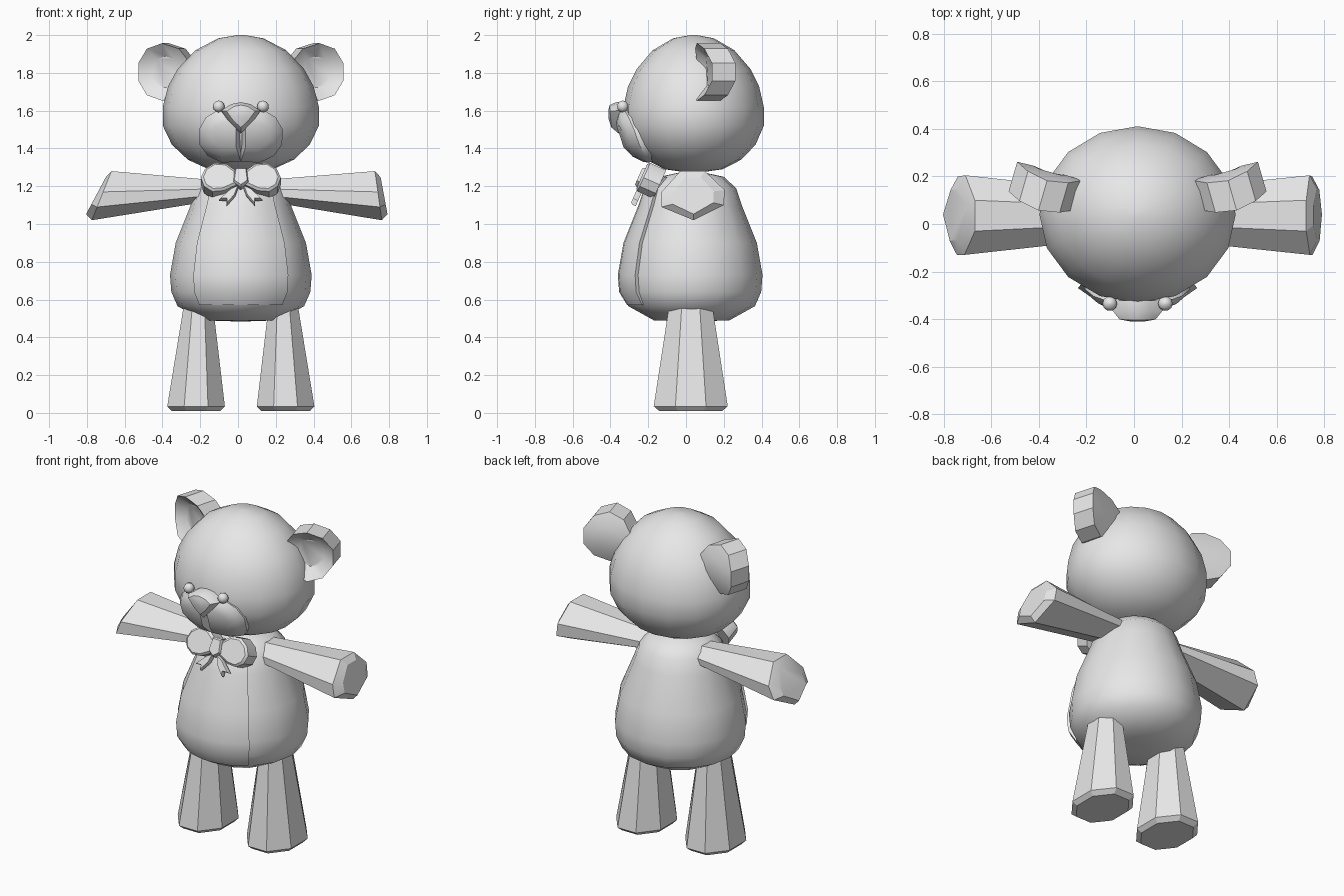
import bpy, bmesh, math
from mathutils import Vector, Matrix

if "Cube" in bpy.data.objects:
    bpy.data.objects.remove(bpy.data.objects["Cube"])

CX = 0.015  # the toy's mid line
fur = bpy.data.materials.new("plain_grey")
fur.diffuse_color = (0.8, 0.8, 0.8, 1)
fur.use_nodes = True
fur.node_tree.nodes["Principled BSDF"].inputs["Base Color"].default_value = fur.diffuse_color


def make(name, verts, faces, smooth=None):
    me = bpy.data.meshes.new(name)
    me.from_pydata([tuple(v) for v in verts], [], faces)
    bm = bmesh.new()
    bm.from_mesh(me)
    bmesh.ops.remove_doubles(bm, verts=bm.verts, dist=0.0005)
    bmesh.ops.recalc_face_normals(bm, faces=bm.faces)
    bm.to_mesh(me)
    bm.free()
    me.materials.append(fur)
    ob = bpy.data.objects.new(name, me)
    bpy.context.collection.objects.link(ob)
    if smooth:
        bpy.ops.object.select_all(action='DESELECT')
        bpy.context.view_layer.objects.active = ob
        ob.select_set(True)
        bpy.ops.object.shade_smooth_by_angle(angle=math.radians(smooth))
    return ob


def loft(name, rings, smooth=None):
    """Skin a list of equal closed rings and cap both ends."""
    n = len(rings[0])
    verts = [p for r in rings for p in r]
    faces = [(k * n + i, k * n + (i + 1) % n, (k + 1) * n + (i + 1) % n, (k + 1) * n + i)
             for k in range(len(rings) - 1) for i in range(n)]
    faces += [tuple(range(n)), tuple(range((len(rings) - 1) * n, len(rings) * n))]
    return make(name, verts, faces, smooth)


def ellipse(cx, cy, z, rx, ry, n, turn=0.0):
    return [(cx + rx * math.cos(2 * math.pi * (i + turn) / n),
             cy + ry * math.sin(2 * math.pi * (i + turn) / n), z) for i in range(n)]


def interp(profile, z):
    for (r0, z0), (r1, z1) in zip(profile, profile[1:]):
        if z0 <= z <= z1:
            return r0 + (r1 - r0) * (z - z0) / (z1 - z0)
    return 0.0


# head: egg-like, widest low at the cheeks
HEAD = [(0.02, 1.27), (0.17, 1.29), (0.28, 1.34), (0.365, 1.42), (0.413, 1.52), (0.413, 1.62),
        (0.385, 1.73), (0.335, 1.82), (0.24, 1.92), (0.12, 1.983), (0.02, 2.0)]
loft("head", [ellipse(CX, 0.04, z, r, r * 0.9, 16) for r, z in HEAD], 40)

# body: pear shape
BODY = [(0.05, 0.485), (0.2, 0.49), (0.335, 0.565), (0.368, 0.64), (0.375, 0.73), (0.345, 0.9),
        (0.265, 1.1), (0.235, 1.19), (0.17, 1.25), (0.03, 1.28)]
loft("body", [ellipse(CX, 0.03, z, r, r, 16) for r, z in BODY], 45)

# belly panel: raised strip over the front of the body
panel = []
for z in (0.57, 0.64, 0.73, 0.9, 1.1, 1.19, 1.25):
    r = interp(BODY, z)
    lift = 0.004 if z < 0.6 else 0.016
    outer, inner = [], []
    for i in range(9):
        a = math.radians(-90 + (i - 4) * 10)
        outer.append((CX + (r + lift) * math.cos(a), 0.03 + (r + lift) * math.sin(a), z))
        inner.append((CX + (r - 0.03) * math.cos(a), 0.03 + (r - 0.03) * math.sin(a), z))
    panel.append(outer + inner[::-1])
loft("belly_panel", panel, 40)

# legs: tapered eight-sided posts with a chamfered foot
for side, name in ((-1, "left_leg"), (1, "right_leg")):
    x = CX + side * 0.237
    loft(name, [ellipse(x, 0.025, 0.01, 0.14, 0.18, 8, 0.5),
                ellipse(x, 0.025, 0.035, 0.165, 0.212, 8, 0.5),
                ellipse(x - side * 0.012, 0.025, 0.56, 0.085, 0.125, 8, 0.5)])

# arms: flared seven-sided bars with bevelled paws
SECTION = [(-0.03, 1.28), (0.10, 1.28), (0.205, 1.18), (0.20, 1.10),
           (0.04, 1.02), (-0.13, 1.09), (-0.13, 1.17)]
for side, name, reach, slant in ((-1, "left_arm", 0.67, 0.10), (1, "right_arm", 0.725, 0.035)):
    root, end, cap = [], [], []
    for y, z in SECTION:
        x = reach + slant * (1.28 - z) / 0.25
        root.append((side * 0.13, 0.04 + (y - 0.04) * 0.62, 1.18 + (z - 1.155) * 0.42))
        end.append((side * x, y, z))
        cap.append((side * (x + 0.03), 0.04 + (y - 0.04) * 0.65, 1.15 + (z - 1.15) * 0.75))
    loft(name, [root, end, cap], 20)

# ears: thick discs bent forward at top and bottom, with a dished front
for side, name in ((-1, "left_ear"), (1, "right_ear")):
    spin = Matrix.Rotation(side * math.radians(16), 3, 'Z')
    centre = Vector((CX + side * 0.392, 0.145, 1.805))
    rings = []
    for scale, depth in ((0.55, -0.035), (1, -0.065), (1, 0.065), (0.5, 0.065)):
        ring = []
        for i in range(10):
            a = 2 * math.pi * (i + 0.5) / 10
            u, w = 0.15 * scale * math.cos(a), 0.152 * scale * math.sin(a)
            ring.append(centre + spin @ Vector((u, depth + 0.02 - 0.045 * (w / 0.15) ** 2, w)))
        rings.append(ring)
    loft(name, rings, 35)


def head_y(x, z):
    r = interp(HEAD, z)
    return 0.04 - 0.9 * math.sqrt(max(r * r - x * x, 0.0))


# muzzle: two raised cheeks meeting at a centre crease
HALF = [(0, 1.62), (0.11, 1.61), (0.185, 1.565), (0.222, 1.50), (0.218, 1.42),
        (0.175, 1.36), (0.10, 1.325), (0, 1.33)]
for side, name in ((-1, "left_muzzle"), (1, "right_muzzle")):
    rings = []
    for scale, lift in ((0.95, -0.04), (1, 0.012), (0.8, 0.034), (0.45, 0.042)):
        ring = []
        for x, z in HALF:
            px = 0.09 + (x - 0.09) * scale if x > 0 else 0.09 * (1 - scale) * 0.5
            pz = 1.47 + (z - 1.47) * scale
            low = 0.025 * max(0, 1.5 - pz) / 0.17
            ring.append((CX + side * px, head_y(px, pz) - lift - low, pz))
        rings.append(ring)
    loft(name, rings, 35)

# nose: rounded triangle
NOSE = [(-0.105, 1.60), (-0.05, 1.635), (0, 1.645), (0.05, 1.635), (0.105, 1.60),
        (0.055, 1.53), (0, 1.48), (-0.055, 1.53)]
rings = []
for scale, y in ((1, -0.32), (1, -0.365), (0.72, -0.402), (0.3, -0.41)):
    rings.append([(CX + x * scale, y + 0.06 * (1.6 - z) * (scale > 0.5), 1.59 + (z - 1.59) * scale)
                  for x, z in NOSE])
loft("nose", rings, 35)

# eyes: small beads
for side, name in ((-1, "left_eye"), (1, "right_eye")):
    loft(name, [ellipse(CX + side * 0.117, -0.335, 1.622 + 0.031 * math.sin(t),
                        0.031 * math.cos(t), 0.031 * math.cos(t), 10)
                for t in (-1.5, -0.9, -0.45, 0, 0.45, 0.9, 1.5)], 60)

# bow tie: lobes, knot and tails, tilted back under the chin
TILT = Matrix.Rotation(math.radians(-24), 3, 'X')
BOW = Vector((CX, -0.185, 1.228))


def bow_part(name, outline, front, back, smooth=None):
    rings = []
    for y, s in ((back, 1), (front + 0.012, 1), (front, 0.85)):
        mx = sum(p[0] for p in outline) / len(outline)
        mz = sum(p[1] for p in outline) / len(outline)
        rings.append([BOW + TILT @ Vector((mx + (x - mx) * s, y, mz + (z - mz) * s))
                      for x, z in outline])
    loft(name, rings, smooth)


LOBE = [(0.02, 0.035), (0.075, 0.08), (0.14, 0.085), (0.19, 0.05), (0.212, 0.0),
        (0.195, -0.05), (0.15, -0.08), (0.09, -0.075), (0.02, -0.04)]
TAIL = [(0.01, -0.04), (0.05, -0.06), (0.115, -0.125), (0.075, -0.125), (0.075, -0.155), (0.03, -0.10)]
for side, word in ((-1, "left"), (1, "right")):
    bow_part(word + "_bow_lobe", [(side * x, z) for x, z in LOBE], -0.055, 0.05, 35)
    bow_part(word + "_bow_tail", [(side * x, z) for x, z in TAIL], -0.05, -0.02)
bow_part("bow_knot", [(-0.04, -0.03), (-0.03, 0.05), (0.03, 0.05), (0.04, -0.03), (0.0, -0.06)],
         -0.07, 0.04)
